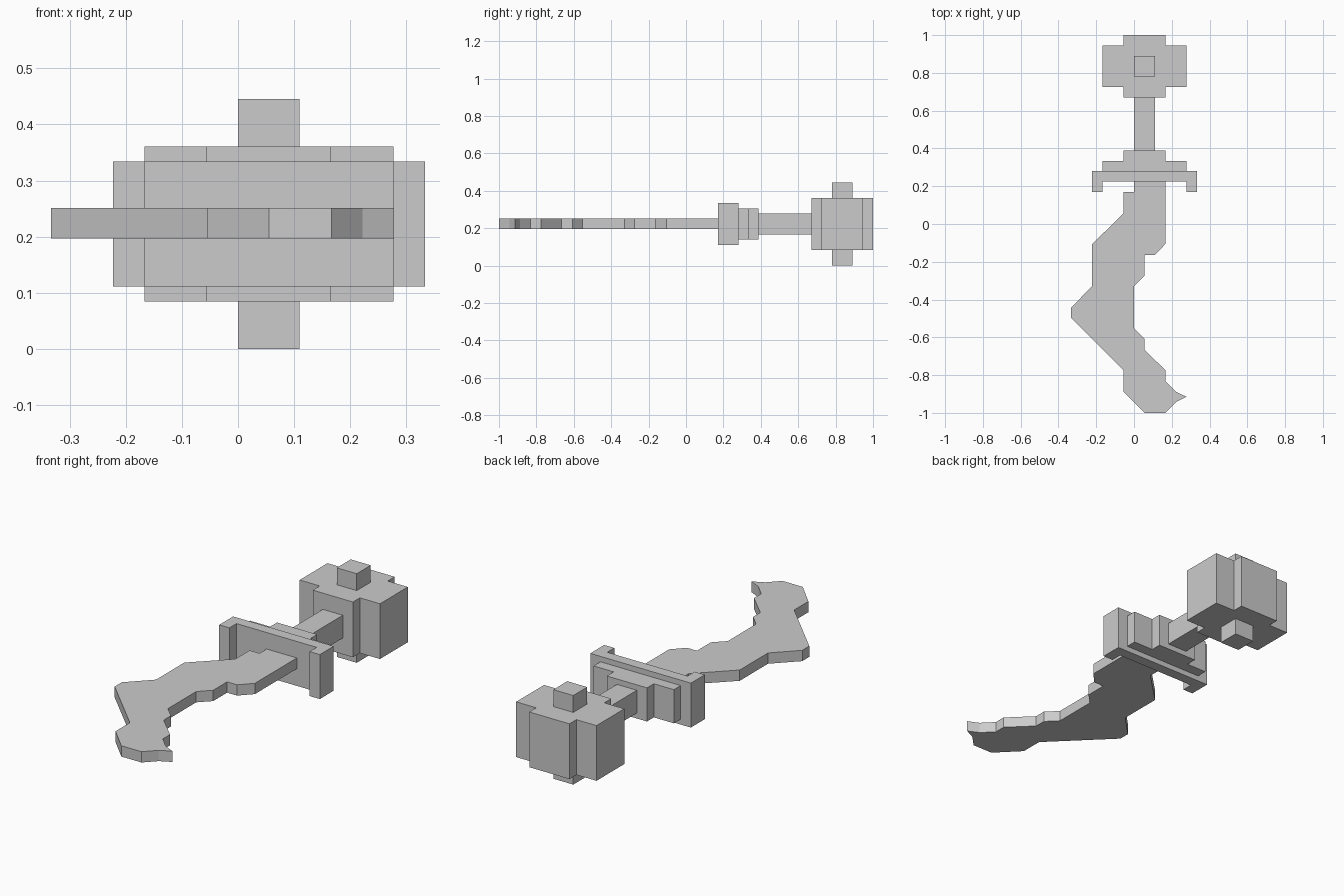
import bpy, bmesh

CX, CZ = 0.055, 0.2225   # axis of the hilt


def prism(name, outline, z0, z1):
    """Extrude a flat top-view outline from z0 to z1."""
    bm = bmesh.new()
    face = bm.faces.new([bm.verts.new((x, y, z0)) for x, y in outline])
    res = bmesh.ops.extrude_face_region(bm, geom=[face])
    for v in res["geom"]:
        if isinstance(v, bmesh.types.BMVert):
            v.co.z = z1
    bmesh.ops.recalc_face_normals(bm, faces=bm.faces[:])
    mesh = bpy.data.meshes.new(name)
    bm.to_mesh(mesh)
    bm.free()
    ob = bpy.data.objects.new(name, mesh)
    bpy.context.collection.objects.link(ob)
    return ob


def mirrored(name, half, half_height):
    """Symmetric hilt part from its right half: (distance from axis, y)."""
    right = [(CX + d, y) for d, y in half]
    left = [(CX - d, y) for d, y in reversed(half)]
    return prism(name, right + left, CZ - half_height, CZ + half_height)


# Curved blade with hooked tip
prism("blade", [
    (0.167, 0.23), (0.167, -0.105), (0.11, -0.165), (0.055, -0.165),
    (0.055, -0.275), (0, -0.33), (0, -0.553), (0.055, -0.608),
    (0.055, -0.665), (0.167, -0.775), (0.167, -0.832), (0.222, -0.888),
    (0.278, -0.915), (0.222, -0.943), (0.167, -1), (0.055, -1),
    (-0.055, -0.888), (-0.055, -0.775), (-0.333, -0.498), (-0.333, -0.442),
    (-0.222, -0.33), (-0.222, -0.107), (-0.055, 0.057), (-0.055, 0.17),
    (0, 0.17), (0, 0.23)], 0.197, 0.251)

# Crossguard with forward-turned ends
mirrored("crossguard", [(0.222, 0.226), (0.222, 0.17), (0.278, 0.17),
                        (0.278, 0.28)], 0.111)

# Stepped collar behind the guard
mirrored("collar", [(0.222, 0.28), (0.222, 0.334), (0.111, 0.334),
                    (0.111, 0.388)], 0.084)

# Grip
mirrored("grip", [(0.055, 0.388), (0.055, 0.67)], 0.057)

# Cross-shaped pommel block
mirrored("pommel", [(0.111, 0.67), (0.111, 0.725), (0.222, 0.725),
                    (0.222, 0.945), (0.111, 0.945), (0.111, 1.0)], 0.138)

# Studs above and below the pommel
for name, z0, z1 in (("top_stud", CZ + 0.138, 0.445),
                     ("bottom_stud", 0.0, CZ - 0.138)):
    prism(name, [(CX - 0.055, 0.78), (CX + 0.055, 0.78),
                 (CX + 0.055, 0.89), (CX - 0.055, 0.89)], z0, z1)
